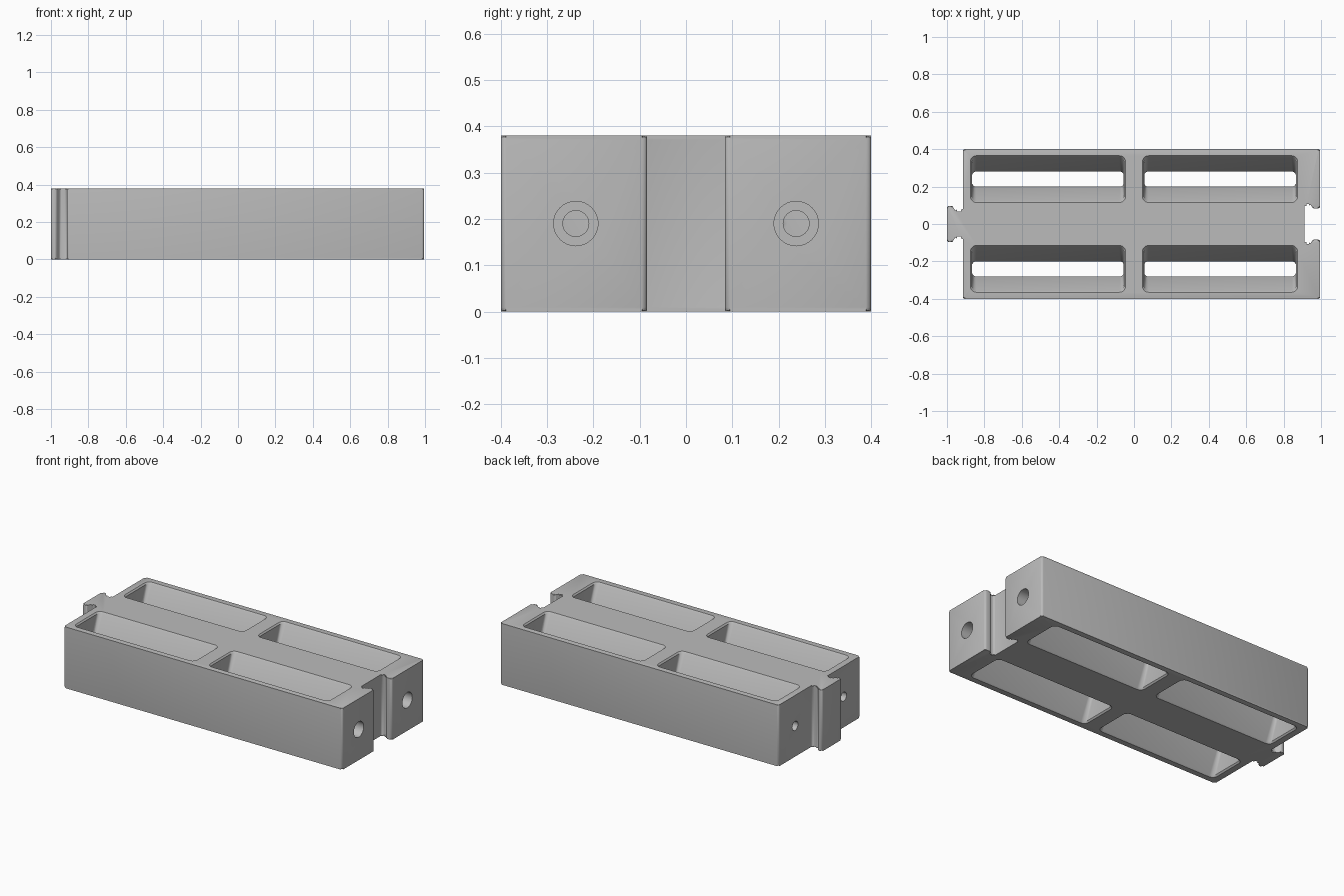
import bpy, bmesh, math
from mathutils import Vector, Matrix

cube = bpy.data.objects.get("Cube")
if cube:
    bpy.data.objects.remove(cube, do_unlink=True)

H = 0.38      # block height
EDGE = 0.009  # edge break

grey = bpy.data.materials.new("plain grey")
grey.use_nodes = True
COLOUR = (0.5, 0.5, 0.5, 1)
grey.diffuse_color = COLOUR
grey.node_tree.nodes["Principled BSDF"].inputs["Base Color"].default_value = COLOUR


def make_object(name, bm):
    bmesh.ops.recalc_face_normals(bm, faces=bm.faces)
    mesh = bpy.data.meshes.new(name)
    bm.to_mesh(mesh)
    bm.free()
    mesh.materials.append(grey)
    obj = bpy.data.objects.new(name, mesh)
    bpy.context.collection.objects.link(obj)
    return obj


def rounded(points, radius, steps=5):
    """Round every corner of a closed 2D outline."""
    out = []
    pts = [Vector(p) for p in points]
    for i, p in enumerate(pts):
        a = (pts[i - 1] - p).normalized()
        b = (pts[(i + 1) % len(pts)] - p).normalized()
        half = a.angle(b) / 2
        reach = radius / math.tan(half)
        centre = p + (a + b).normalized() * (radius / math.sin(half))
        start, end = p + a * reach - centre, p + b * reach - centre
        for k in range(steps + 1):
            t = k / steps
            arm = (start * (1 - t) + end * t).normalized() * radius
            out.append(centre + arm)
    return out


def loft(rings):
    """Capped solid through equal-length rings given as (outline, z)."""
    bm = bmesh.new()
    loops = [[bm.verts.new((p.x, p.y, z)) for p in outline] for outline, z in rings]
    for low, high in zip(loops, loops[1:]):
        for i in range(len(low)):
            bm.faces.new((low[i - 1], low[i], high[i], high[i - 1]))
    bm.faces.new(loops[0])
    bm.faces.new(loops[-1])
    return bm


# Block outline with a dovetail tongue at one end and a socket at the other
half = [(-1, 0.097), (-0.972, 0.097), (-0.952, 0.068), (-0.915, 0.068),
        (-0.915, 0.4), (0.995, 0.4), (0.995, 0.084), (0.957, 0.084),
        (0.94, 0.108), (0.912, 0.108)]
outline = rounded(half + [(x, -y) for x, y in reversed(half)], 0.011)
bm = loft([(outline, 0), (outline, H)])
rims = [e for e in bm.edges if abs(e.verts[0].co.z - e.verts[1].co.z) < 1e-6]
bmesh.ops.bevel(bm, geom=rims, offset=EDGE, segments=2, profile=0.5, affect='EDGES')
block = make_object("interlocking_block", bm)

cutters = []


# Waisted pockets: wide at top and bottom, a narrow slot halfway down
def pocket(cx, cy):
    def ring(hx, hy, r):
        return rounded([(cx - hx, cy - hy), (cx + hx, cy - hy),
                        (cx + hx, cy + hy), (cx - hx, cy + hy)], r)
    wide = ring(0.415, 0.125, 0.032)
    lip = ring(0.407, 0.117, 0.026)
    waist = ring(0.405, 0.04, 0.02)
    return loft([(wide, -0.02), (wide, 0), (lip, EDGE), (waist, H / 2),
                 (lip, H - EDGE), (wide, H), (wide, H + 0.02)])


# Round bore along x, running from x0 to x1
def bore(y, radius, x0, x1):
    bm = bmesh.new()
    place = Matrix.Translation(((x0 + x1) / 2, y, H / 2)) @ Matrix.Rotation(math.pi / 2, 4, 'Y')
    bmesh.ops.create_cone(bm, cap_ends=True, segments=32, radius1=radius,
                          radius2=radius, depth=x1 - x0, matrix=place)
    return bm


for side in (-1, 1):
    for end in (-1, 1):
        cutters.append(make_object("pocket_cutter", pocket(end * 0.46, side * 0.24)))
    y = side * 0.238
    cutters.append(make_object("counterbore_cutter", bore(y, 0.048, 0.93, 1.05)))
    cutters.append(make_object("screw_hole_cutter", bore(y, 0.028, 0.8, 1.04)))
    cutters.append(make_object("end_hole_cutter", bore(y, 0.028, -1.04, -0.8)))

bpy.ops.object.select_all(action='DESELECT')
bpy.context.view_layer.objects.active = block
block.select_set(True)
for cutter in cutters:
    cutter.hide_render = True
    mod = block.modifiers.new("cut", 'BOOLEAN')
    mod.operation = 'DIFFERENCE'
    mod.solver = 'EXACT'
    mod.object = cutter
    bpy.ops.object.modifier_apply(modifier=mod.name)
for cutter in cutters:
    bpy.data.objects.remove(cutter, do_unlink=True)

bpy.ops.object.shade_smooth_by_angle(angle=math.radians(30))
